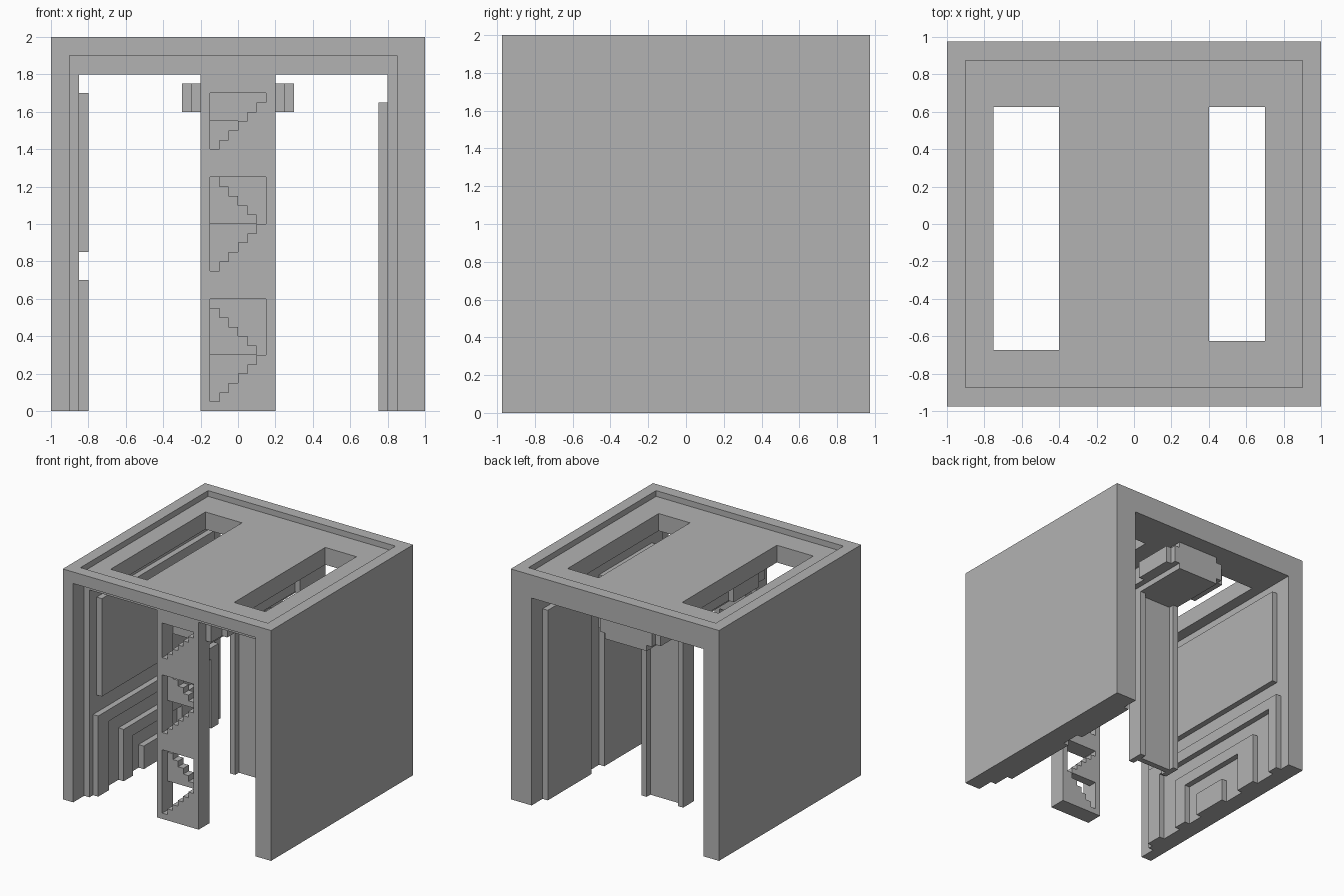
import bpy
import bmesh
from mathutils import Vector

default = bpy.data.objects.get("Cube")
if default:
    bpy.data.objects.remove(default, do_unlink=True)

gray = bpy.data.materials.new("plain gray")
gray.use_nodes = True
COLOUR = (0.45, 0.45, 0.45, 1)
gray.diffuse_color = COLOUR
gray.node_tree.nodes["Principled BSDF"].inputs["Base Color"].default_value = COLOUR


def prism(name, profile, axis, lo, hi):
    """Extrude a 2D profile along an axis; profile holds the other two axes in order."""
    def place(a, b, c):
        return {"x": (c, a, b), "y": (a, c, b), "z": (a, b, c)}[axis]
    bm = bmesh.new()
    face = bm.faces.new([bm.verts.new(place(a, b, lo)) for a, b in profile])
    out = bmesh.ops.extrude_face_region(bm, geom=[face])
    verts = [g for g in out["geom"] if isinstance(g, bmesh.types.BMVert)]
    bmesh.ops.translate(bm, verts=verts, vec=Vector(place(0, 0, hi - lo)))
    bmesh.ops.recalc_face_normals(bm, faces=bm.faces)
    mesh = bpy.data.meshes.new(name)
    bm.to_mesh(mesh)
    bm.free()
    mesh.materials.append(gray)
    ob = bpy.data.objects.new(name, mesh)
    bpy.context.collection.objects.link(ob)
    return ob


def box(name, x, y, z):
    return prism(name, [(x[0], y[0]), (x[1], y[0]), (x[1], y[1]), (x[0], y[1])], "z", *z)


def cut(target, cutters):
    """Subtract the cutters and remove them again."""
    bpy.context.view_layer.objects.active = target
    for c in cutters:
        c.hide_render = True
        mod = target.modifiers.new("cut", "BOOLEAN")
        mod.operation = "DIFFERENCE"
        mod.solver = "EXACT"
        mod.object = c
        bpy.ops.object.modifier_apply(modifier=mod.name)
        bpy.data.objects.remove(c, do_unlink=True)


# Open-ended shell with sunk roof, stepped front mouth and two roof openings
shell = box("shell", (-1, 1), (-.975, .975), (0, 2))
cut(shell, [
    box("passage_cutter", (-.85, .8), (-1.2, 1.2), (-.2, 1.8)),
    box("mouth_cutter", (-.9, .85), (-1.2, -.825), (-.2, 1.9)),
    box("roof_cutter", (-.9, .9), (-.875, .875), (1.95, 2.2)),
    box("right_opening_cutter", (-.75, -.4), (-.675, .625), (1.7, 2.1)),
    box("left_opening_cutter", (.4, .7), (-.625, .625), (1.7, 2.1)),
])

# Wall panels
box("upper_wall_panel", (-.85, -.8), (-.725, .825), (.85, 1.7))
box("rear_side_panel", (.75, .8), (.225, .825), (0, 1.65))
box("front_side_panel", (.75, .8), (-.675, .05), (0, 1.65))


# Nested arches low on the wall
def arch(name, outer, inner):
    (y0, y1, top), (i0, i1, under) = outer, inner
    profile = [(y0, 0), (y0, top), (y1, top), (y1, 0),
               (i1, 0), (i1, under), (i0, under), (i0, 0)]
    prism(name, profile, "x", -.85, -.8)


arch("outer_arch", (-.775, .875, .7), (-.625, .775, .6))
arch("inner_arch", (-.425, .575, .45), (-.3, .375, .35))
box("arch_core", (-.85, -.8), (-.15, .175), (0, .2))

# Front column with stair-shaped windows
STEP = .05
column = box("front_column", (-.2, .2), (-.825, -.675), (0, 1.8))


def window(base, top):
    profile = [(-.15, top), (-.15, base)]
    for i in range(5):
        x = -.1 + i * STEP
        profile += [(x, base + i * STEP), (x, base + (i + 1) * STEP)]
    profile += [(.15, base + 5 * STEP), (.15, top)]
    return prism("window_cutter", profile, "y", -1, -.5)


cut(column, [window(.05, .6), window(.75, 1.25), window(1.4, 1.7)])

# Upper flights set back in the two lower windows
for name, base in (("lower_flight", .3), ("middle_flight", 1.0)):
    profile = [(-.15, base)]
    for i in range(5):
        height = base + (5 - i) * STEP
        profile += [(-.15 + i * STEP, height), (-.1 + i * STEP, height)]
    profile.append((.1, base))
    prism(name, profile, "y", -.75, -.675)

# Rear column with an H-shaped section
half = [(-.2, .175), (-.15, .175), (-.15, .225), (.15, .225), (.15, .175), (.2, .175)]
section = half + [(x, .5 - y) for x, y in reversed(half)]
prism("rear_column", section, "z", 0, 1.55)

# Overhead beam with side rails and raised pads
box("overhead_beam", (-.2, .2), (-.675, .825), (1.55, 1.8))
for side, name in ((-1, "right"), (1, "left")):
    def span(a, b):
        return sorted((side * a, side * b))
    box(name + "_rail", span(.2, .25), (-.725, .825), (1.6, 1.75))
    box(name + "_front_pad", span(.25, .3), (-.575, -.225), (1.6, 1.75))
    box(name + "_rear_pad", span(.25, .3), (.425, .775), (1.6, 1.75))
